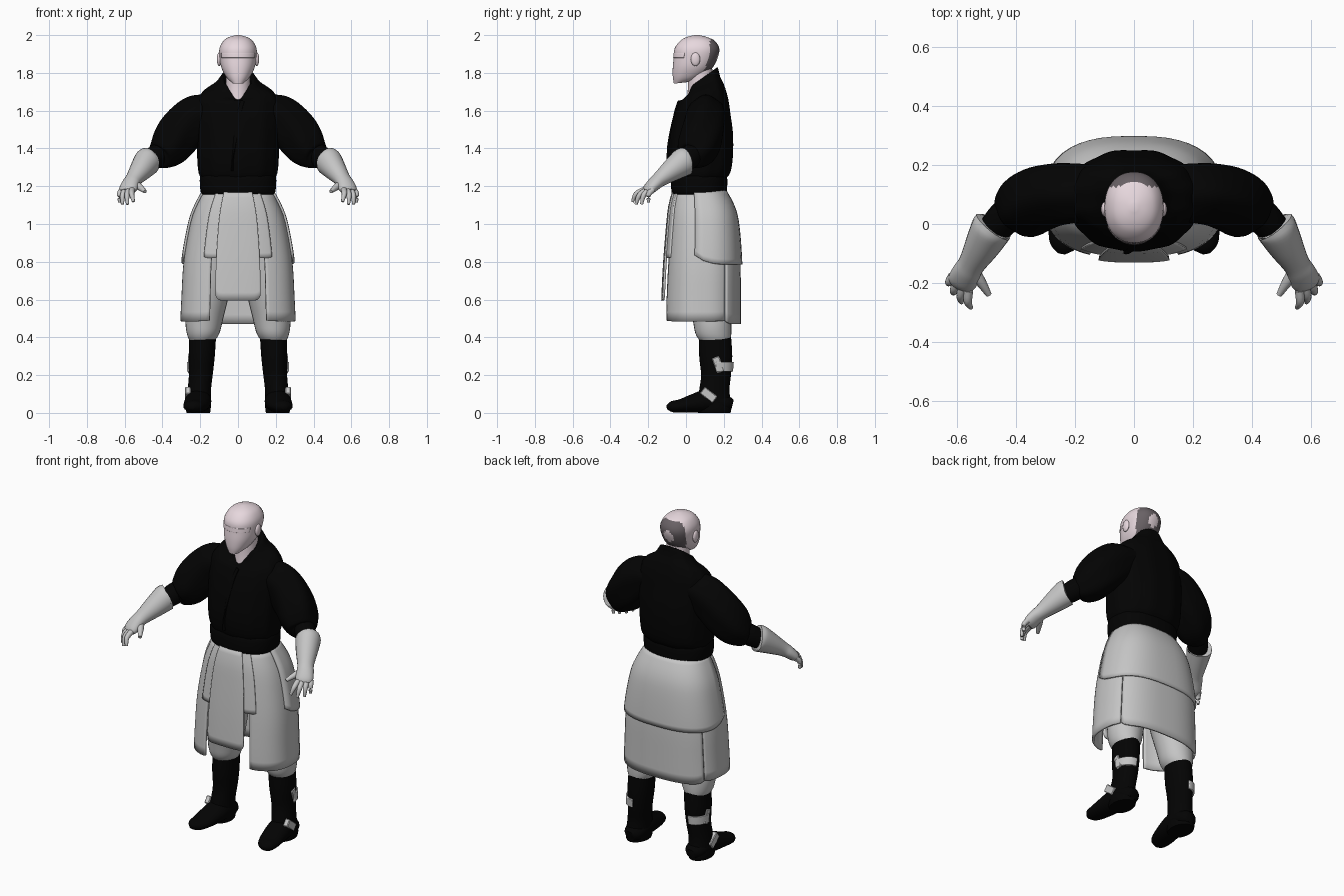
import bpy, bmesh, math
from mathutils import Vector, Matrix

if bpy.data.objects.get("Cube"):
    bpy.data.objects.remove(bpy.data.objects["Cube"])

def material(name, r, g, b):
    m = bpy.data.materials.new(name)
    m.use_nodes = True
    m.diffuse_color = (r, g, b, 1)
    m.node_tree.nodes["Principled BSDF"].inputs["Base Color"].default_value = (r, g, b, 1)
    return m

SKIN = material("pale_skin", 0.83, 0.71, 0.755)
HAIR = material("dark_scalp", 0.14, 0.12, 0.13)
BLACK = material("black_cloth", 0.001, 0.001, 0.001)
GREY = material("light_grey_cloth", 0.56, 0.56, 0.56)

def finish(name, bm, mat, angle=50):
    bmesh.ops.recalc_face_normals(bm, faces=bm.faces[:])
    mesh = bpy.data.meshes.new(name)
    bm.to_mesh(mesh)
    bm.free()
    ob = bpy.data.objects.new(name, mesh)
    bpy.context.collection.objects.link(ob)
    mesh.materials.append(mat)
    bpy.ops.object.select_all(action='DESELECT')
    ob.select_set(True)
    bpy.context.view_layer.objects.active = ob
    bpy.ops.object.shade_smooth_by_angle(angle=math.radians(angle))
    return ob

def spline(rows, steps=4):
    """Smoothly interpolate a list of equal-length tuples."""
    out = []
    for i in range(len(rows) - 1):
        p0, p1, p2, p3 = (rows[max(0, min(len(rows) - 1, i + k))] for k in (-1, 0, 1, 2))
        for s in range(steps):
            t = s / steps
            out.append([b + 0.5 * t * (c - a + t * (2*a - 5*b + 4*c - d + t * (3*(b - c) + d - a)))
                        for a, b, c, d in zip(p0, p1, p2, p3)])
    return out + [list(rows[-1])]

def unit(t, p=2):
    """Point on a unit superellipse."""
    c, s = math.cos(t), math.sin(t)
    return math.copysign(abs(c) ** (2 / p), c), math.copysign(abs(s) ** (2 / p), s)

def skin_rings(name, rings, mat):
    bm = bmesh.new()
    loops = [[bm.verts.new(v) for v in ring] for ring in rings]
    n = len(loops[0])
    for a, b in zip(loops, loops[1:]):
        for i in range(n):
            bm.faces.new((a[i], a[(i + 1) % n], b[(i + 1) % n], b[i]))
    bm.faces.new(loops[0])
    bm.faces.new(loops[-1])
    return finish(name, bm, mat)

def body(name, rows, mat, p=2, n=40, side=1, folds=0, vee=9):
    """Stack of rings: (z front, z back, y front, y back, centre x, half width).
    Above height vee the front is cut down to a V."""
    rings = []
    for zf, zb, yf, yb, cx, hw in spline(rows):
        ring = []
        for i in range(n):
            t = math.tau * i / n
            c, s = unit(t, p)
            f = 1 + folds * math.sin(11 * t)
            z = (zf + zb) / 2 + (zb - zf) / 2 * s
            if s < 0 and z > vee:
                z = vee + (z - vee) * min(1, abs(c) * 1.3)
            ring.append((side * (cx + hw * c * f), (yf + yb) / 2 + (yb - yf) / 2 * s * f, z))
        rings.append(ring)
    return skin_rings(name, rings, mat)

def tube(name, rows, mat, side=1, n=20, folds=0):
    """Limb along a path: (x, y, z, radius across, radius upward)."""
    rows = spline(rows)
    pts = [Vector(r[:3]) for r in rows]
    rings = []
    for i, r in enumerate(rows):
        d = (pts[min(i + 1, len(pts) - 1)] - pts[max(i - 1, 0)]).normalized()
        u = d.cross(Vector((0, 0, 1))).normalized()
        v = u.cross(d)
        ring = []
        for k in range(n):
            t = math.tau * k / n
            f = 1 + folds * math.sin(5 * t)
            q = pts[i] + (u * math.cos(t) * r[3] + v * math.sin(t) * r[4]) * f
            ring.append((side * q.x, q.y, q.z))
        rings.append(ring)
    return skin_rings(name, rings, mat)

def panel(name, rows, a0, a1, top, bottom, mat, off=0.0, thick=0.012, p=2.6, side=1, corner=0.02):
    """Curved cloth sheet following rows of (z, y front, y back, centre x, half width)."""
    rows = spline(rows, 6)
    def section(z):
        for a, b in zip(rows, rows[1:]):
            if b[0] <= z <= a[0]:
                t = (a[0] - z) / (a[0] - b[0])
                return [x + (y - x) * t for x, y in zip(a, b)]
        return rows[0] if z > rows[0][0] else rows[-1]
    bm = bmesh.new()
    nu, nv, grid = 24, 14, []
    for j in range(nv + 1):
        line = []
        for i in range(nu + 1):
            u = i / nu
            low = bottom + corner * abs(2 * u - 1) ** 10
            z = top + (low - top) * j / nv
            _, yf, yb, cx, hw = section(z)
            c, s = unit(math.radians(a0 + (a1 - a0) * u), p)
            line.append(bm.verts.new((side * (cx + (hw + off) * c),
                                      (yf + yb) / 2 + ((yb - yf) / 2 + off) * s, z)))
        grid.append(line)
    for j in range(nv):
        for i in range(nu):
            bm.faces.new((grid[j][i], grid[j][i+1], grid[j+1][i+1], grid[j+1][i]))
    ob = finish(name, bm, mat, 40)
    mod = ob.modifiers.new("thickness", 'SOLIDIFY')
    mod.thickness, mod.offset = thick, 0

def ball(name, loc, size, mat):
    bm = bmesh.new()
    bmesh.ops.create_uvsphere(bm, u_segments=16, v_segments=10, radius=1,
                              matrix=Matrix.Translation(loc) @ Matrix.Diagonal((*size, 1)))
    finish(name, bm, mat)

def box(name, loc, size, tilt, mat):
    bm = bmesh.new()
    bmesh.ops.create_cube(bm, size=1, matrix=Matrix.Translation(loc)
                          @ Matrix.Rotation(math.radians(tilt), 4, 'X') @ Matrix.Diagonal((*size, 1)))
    bmesh.ops.bevel(bm, geom=bm.edges[:], offset=0.004, segments=1, affect='EDGES')
    finish(name, bm, mat, 30)

# Head: the back of the skull carries a dark ring around a pale patch
head = body("head", [(1.743, 1.75, -.064, .0, 0, .03), (1.78, 1.77, -.07, .07, 0, .06),
                     (1.83, 1.82, -.07, .135, 0, .087), (1.88, 1.88, -.065, .168, 0, .098),
                     (1.93, 1.93, -.06, .176, 0, .098), (1.97, 1.97, -.03, .152, 0, .077),
                     (1.99, 1.99, .005, .11, 0, .047), (2, 2, .045, .07, 0, .01)],
            SKIN, p=2.2, n=64)
head.data.materials.append(HAIR)
for f in head.data.polygons:
    spot = math.hypot(f.center.x, f.center.z - 1.89)
    if f.normal.y > 0.45 and spot > 0.035:
        f.material_index = 1
body("neck", [(1.62, 1.62, .0, .15, 0, .07), (1.72, 1.72, .01, .15, 0, .065),
              (1.82, 1.82, .01, .14, 0, .065)], SKIN, n=24)
FACE = [(1.93, -.06, .176, 0, .098), (1.88, -.065, .168, 0, .098), (1.83, -.07, .135, 0, .087)]
panel("brow_band", FACE, -150, -30, 1.905, 1.88, SKIN, .0, .006, 2.2, corner=0)

# Tunic with slanted V collar, lapel and sash
body("tunic", [(1.23, 1.23, -.06, .2, 0, .185), (1.27, 1.27, -.082, .235, 0, .207),
               (1.36, 1.36, -.092, .25, 0, .215), (1.48, 1.48, -.08, .25, 0, .218),
               (1.58, 1.58, -.058, .237, 0, .22), (1.65, 1.66, -.032, .225, 0, .212),
               (1.68, 1.73, -.012, .205, 0, .178), (1.7, 1.78, .004, .182, 0, .12),
               (1.72, 1.83, .012, .168, 0, .086), (1.71, 1.81, .022, .155, 0, .07)],
     BLACK, p=2.3, n=66, folds=.012, vee=1.655)
tube("lapel", [(.02, -.03, 1.65, .02, .008), (.0, -.052, 1.58, .02, .008),
               (-.02, -.08, 1.45, .02, .006), (-.03, -.082, 1.28, .02, .006)], BLACK, n=10)
body("sash", [(1.155, 1.155, -.066, .208, 0, .185), (1.172, 1.172, -.077, .216, 0, .198),
              (1.245, 1.245, -.077, .218, 0, .202), (1.27, 1.27, -.06, .2, 0, .185)], BLACK, p=2.4)

# Skirt: overlapping cloth panels sharing one flared shape
SKIRT = [(1.19, -.05, .19, 0, .165), (1.1, -.075, .24, 0, .215), (1.0, -.087, .266, 0, .25),
         (.8, -.103, .282, 0, .285), (.6, -.113, .284, 0, .297), (.46, -.115, .284, 0, .304)]
panel("back_skirt", SKIRT, 32, 148, 1.18, .47, GREY)
panel("back_apron", SKIRT, -8, 188, 1.18, .785, GREY, .01, corner=.05)
panel("front_wide_panel", SKIRT, -123, -57, 1.18, .82, GREY, .004, corner=.005)
panel("front_long_panel", SKIRT, -107, -73, 1.18, .595, GREY, .012, corner=.03)

for side, word in ((1, "left"), (-1, "right")):
    panel(f"{word}_skirt_panel", SKIRT, -66, 31, 1.18, .485, GREY, -.003, side=side, corner=.005)
    ball(f"{word}_ear", (side * .1, .05, 1.872), (.012, .025, .036), SKIN)

    # Sleeve, forearm and gauntlet
    tube(f"{word}_sleeve", [(.12, .11, 1.6, .09, .085), (.2, .105, 1.57, .1, .115),
                            (.26, .1, 1.53, .105, .12), (.32, .085, 1.465, .11, .12),
                            (.37, .06, 1.4, .106, .106), (.41, .035, 1.36, .082, .078),
                            (.425, .02, 1.35, .05, .05)], BLACK, side, 40, .04)
    tube(f"{word}_forearm", [(.39, .06, 1.39, .06, .06), (.45, .01, 1.345, .058, .06),
                             (.52, -.08, 1.28, .045, .045)], BLACK, side)
    tube(f"{word}_gauntlet", [(.5, -.045, 1.31, .05, .05), (.485, -.02, 1.325, .06, .066),
                              (.479, -.01, 1.33, .068, .074), (.485, -.02, 1.324, .07, .075),
                              (.515, -.075, 1.285, .06, .06), (.55, -.135, 1.24, .046, .042),
                              (.568, -.165, 1.215, .048, .036), (.582, -.195, 1.185, .05, .03),
                              (.588, -.208, 1.17, .04, .022)], GREY, side)
    tips = [(.627, -.198, 1.115), (.612, -.235, 1.104), (.585, -.265, 1.104), (.553, -.283, 1.118)]
    for i, tip in enumerate(tips):
        k = Vector((.615 - .018 * i, -.177 - .016 * i, 1.18))
        m = (k + Vector(tip)) / 2 + Vector((.006, -.01, .01))
        tube(f"{word}_finger_{i + 1}", [(*k, .016, .016), (*m, .014, .014), (*tip, .008, .008)],
             GREY, side, 10)
    tube(f"{word}_thumb", [(.55, -.155, 1.215, .024, .022), (.52, -.195, 1.195, .018, .018),
                           (.492, -.24, 1.172, .01, .01)], GREY, side, 10)

    # Trouser leg, boot and straps
    body(f"{word}_trouser_leg", [(.38, .38, .075, .235, .19, .065), (.42, .42, .05, .24, .185, .086),
                                 (.5, .5, .035, .24, .178, .1), (.7, .7, .0, .235, .15, .115),
                                 (1.05, 1.05, -.03, .22, .105, .105)], GREY, side=side, n=28)
    SHAFT = [(.41, .07, .238, .187, .071), (.3, .07, .245, .192, .069), (.2, .08, .238, .197, .063),
             (.12, .07, .23, .205, .062), (.03, .06, .24, .21, .066), (.0, .065, .235, .21, .062)]
    body(f"{word}_boot_shaft", [(r[0], *r) for r in SHAFT], BLACK, side=side, n=28)
    tube(f"{word}_boot_foot", [(.205, .245, .04, .03, .03), (.205, .21, .048, .058, .046),
                               (.21, .12, .062, .069, .062), (.218, .04, .05, .068, .05),
                               (.23, -.03, .037, .061, .035), (.241, -.075, .033, .045, .029),
                               (.246, -.1, .03, .014, .012)], BLACK, side, 24)
    panel(f"{word}_calf_strap", SHAFT, 0, 95, .27, .22, GREY, .004, .01, 2, side, 0)
    box(f"{word}_calf_buckle", (side * .257, .17, .255), (.016, .04, .085), 20, GREY)
    box(f"{word}_ankle_buckle", (side * .265, .12, .095), (.03, .085, .045), -38, GREY)
